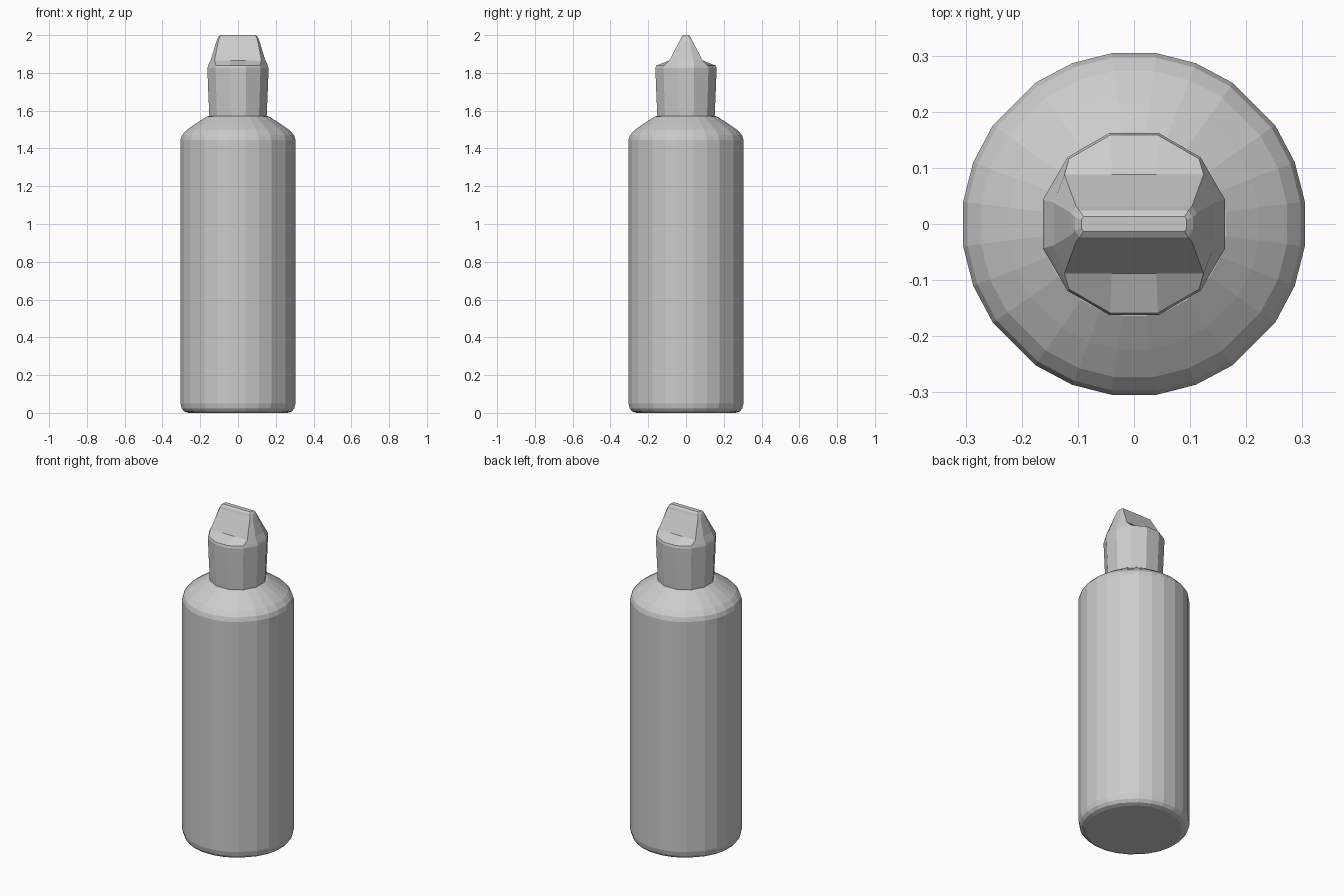
import bpy, bmesh
from math import cos, sin, radians

cube = bpy.data.objects.get("Cube")
if cube:
    bpy.data.objects.remove(cube, do_unlink=True)

grey = bpy.data.materials.new("plain grey")
grey.use_nodes = True
colour = (0.6, 0.6, 0.6, 1)
grey.diffuse_color = colour
grey.node_tree.nodes["Principled BSDF"].inputs["Base Color"].default_value = colour


def four_way(quarter):
    """Mirror a quarter outline (x, y, z) into a full closed ring."""
    back = quarter[::-1]
    return (quarter + [(-x, y, z) for x, y, z in back]
            + [(-x, -y, z) for x, y, z in quarter]
            + [(x, -y, z) for x, y, z in back])


def circle(radius, z, angles):
    return four_way([(radius * cos(radians(a)), radius * sin(radians(a)), z)
                     for a in angles])


def loft(name, rings):
    """Skin a stack of equal rings and close both ends."""
    bm = bmesh.new()
    loops = [[bm.verts.new(p) for p in ring] for ring in rings]
    n = len(loops[0])
    for low, high in zip(loops, loops[1:]):
        for i in range(n):
            j = (i + 1) % n
            bm.faces.new((low[i], low[j], high[j], high[i]))
    bm.faces.new(loops[0][::-1])
    bm.faces.new(loops[-1])
    bmesh.ops.recalc_face_normals(bm, faces=bm.faces)
    mesh = bpy.data.meshes.new(name)
    bm.to_mesh(mesh)
    bm.free()
    mesh.materials.append(grey)
    obj = bpy.data.objects.new(name, mesh)
    bpy.context.collection.objects.link(obj)
    return obj


# Bottle body with rounded base and sloping shoulder
body_angles = (7.5, 21, 35, 55, 69, 82.5)
body_profile = [(0.265, 0), (0.288, 0.008), (0.301, 0.024), (0.307, 0.05),
                (0.307, 1.445), (0.299, 1.47), (0.275, 1.497),
                (0.225, 1.532), (0.165, 1.57), (0.14, 1.572)]
loft("bottle_body", [circle(r, z, body_angles) for r, z in body_profile])

# Cap: flared collar that narrows into a flat wedge-shaped spout
cap_angles = (15, 45, 75)
cap_rings = [circle(r, z, cap_angles)
             for r, z in ((0.157, 1.565), (0.163, 1.7), (0.168, 1.825),
                          (0.164, 1.838))]
cap_rings += [
    four_way([(0.143, 0.038, 1.872), (0.124, 0.088, 1.866), (0.04, 0.088, 1.866)]),
    four_way([(0.113, 0.02, 1.97), (0.103, 0.031, 1.975), (0.04, 0.031, 1.975)]),
    four_way([(0.105, 0.012, 1.99), (0.097, 0.024, 1.992), (0.04, 0.024, 1.992)]),
    four_way([(0.094, 0.008, 2.0), (0.09, 0.013, 2.0), (0.04, 0.013, 2.0)]),
]
loft("spout_cap", cap_rings)
